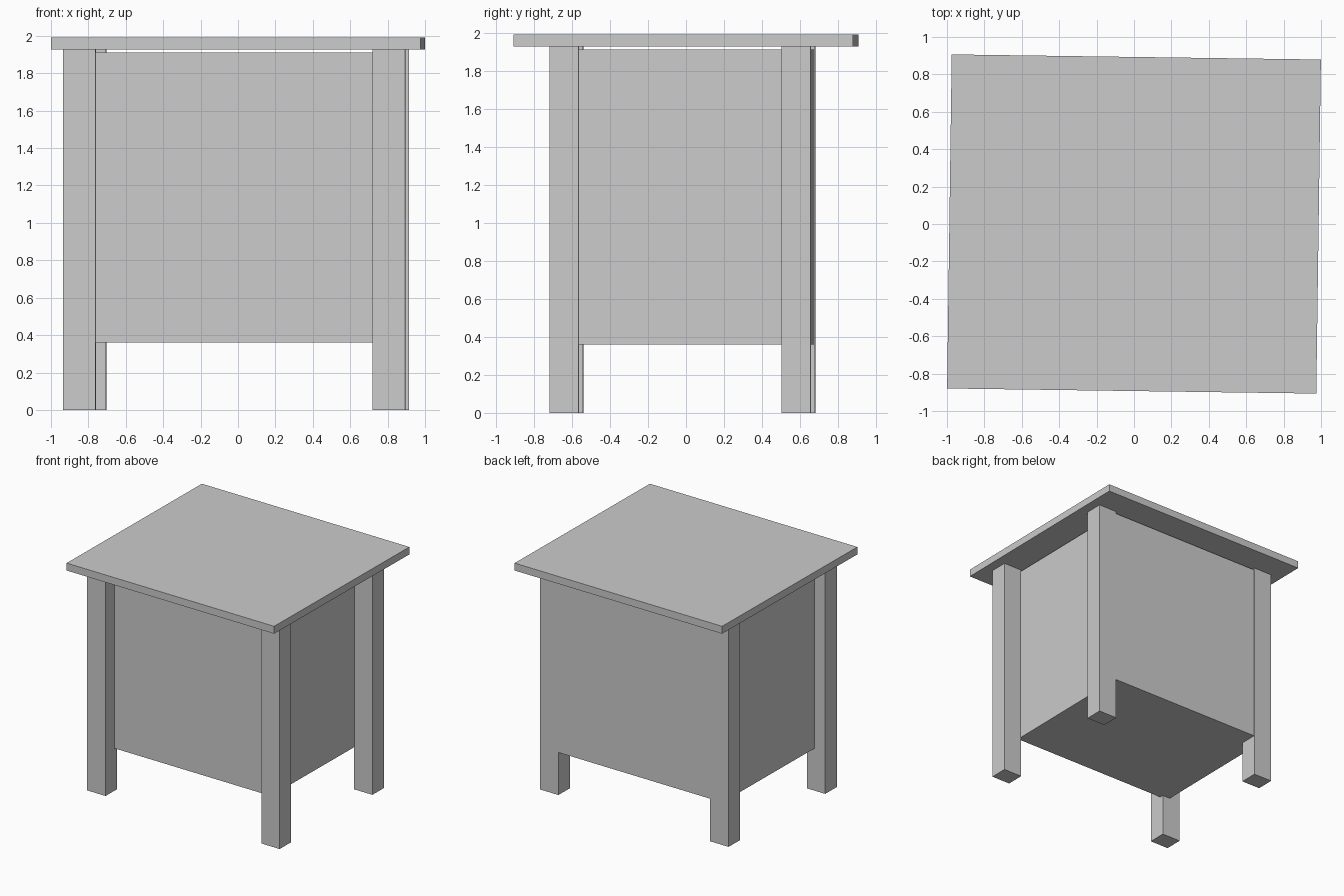
import bpy, bmesh
from mathutils import Matrix

if "Cube" in bpy.data.objects:
    bpy.data.objects.remove(bpy.data.objects["Cube"])

# The whole table is turned very slightly clockwise about z
TURN = Matrix.Rotation(-0.0138, 4, 'Z')


def box(name, x, y, z):
    """Box from (min, max) ranges, turned with the rest of the table."""
    bm = bmesh.new()
    bmesh.ops.create_cube(bm, size=1)
    for v in bm.verts:
        v.co = [r[0] + (c + 0.5) * (r[1] - r[0]) for c, r in zip(v.co, (x, y, z))]
    me = bpy.data.meshes.new(name)
    bm.to_mesh(me)
    bm.free()
    ob = bpy.data.objects.new(name, me)
    ob.matrix_world = TURN
    bpy.context.collection.objects.link(ob)
    return ob


# Overhanging table top
box("table_top", (-0.987, 0.987), (-0.893, 0.893), (1.927, 1.99))

# Cabinet body, leaving a thin gap under the top
box("cabinet_body", (-0.825, 0.735), (-0.585, 0.665), (0.36, 1.912))

# Four square legs, the back left one set further in
LEG_X, LEG_Y = 0.174, 0.153
for name, x, y in (("front_left_leg", -0.926, -0.705),
                   ("front_right_leg", 0.730, -0.705),
                   ("back_left_leg", -0.887, 0.516),
                   ("back_right_leg", 0.732, 0.516)):
    box(name, (x, x + LEG_X), (y, y + LEG_Y), (0, 1.927))
